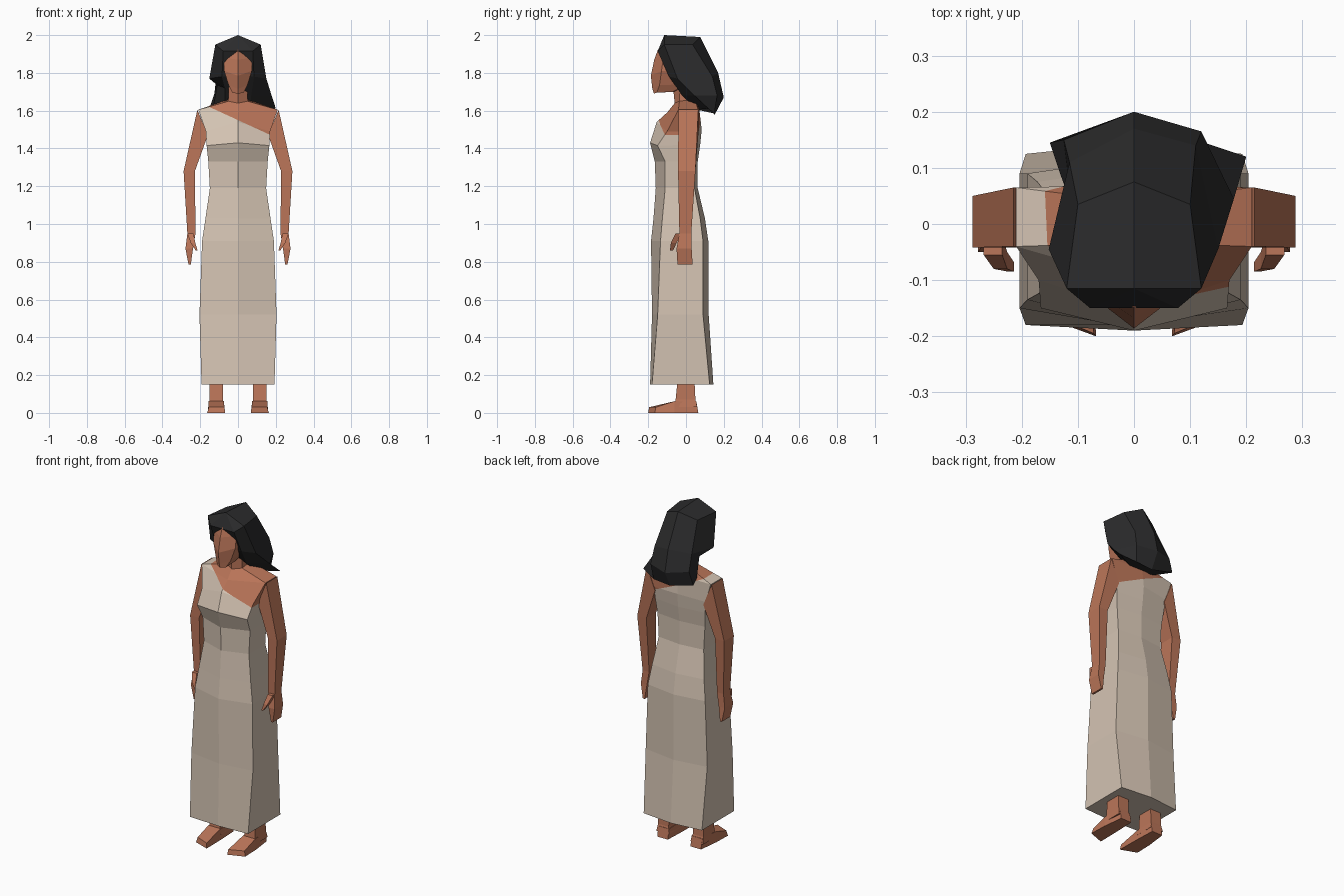
import bpy, bmesh
from mathutils import Vector


def material(name, rgb):
    m = bpy.data.materials.new(name)
    m.diffuse_color = (*rgb, 1)
    return m


SKIN = material("warm_skin", (0.50, 0.18, 0.10))
CLOTH = material("beige_cloth", (0.66, 0.55, 0.45))
HAIR = material("black_hair", (0.024, 0.024, 0.025))


def loft(bm, rings, top=True, bottom=True):
    """Join point rings into a flat-faced skin; returns the vertex rows."""
    rows = [[bm.verts.new(p) for p in r] for r in rings]
    n = len(rows[0])
    for a, b in zip(rows, rows[1:]):
        for i in range(n):
            j = (i + 1) % n
            bm.faces.new((a[i], a[j], b[j], b[i]))
    if bottom:
        bm.faces.new(rows[0])
    if top:
        bm.faces.new(rows[-1])
    return rows


def finish(name, bm, *mats):
    bmesh.ops.recalc_face_normals(bm, faces=bm.faces[:])
    me = bpy.data.meshes.new(name)
    bm.to_mesh(me)
    bm.free()
    for m in mats:
        me.materials.append(m)
    ob = bpy.data.objects.new(name, me)
    bpy.context.collection.objects.link(ob)
    return ob


def hexring(hw, front, fcorner, bcorner, back):
    """Symmetric six-point body ring from (y, z) pairs."""
    return [(0, *front), (hw, *fcorner), (hw, *bcorner),
            (0, *back), (-hw, *bcorner), (-hw, *fcorner)]


def quad(x0, x1, y0, y1, z0, z1=None):
    """Four-point limb ring; z0 on the inner side, z1 on the outer side."""
    z1 = z0 if z1 is None else z1
    return [(x0, y0, z0), (x1, y0, z1), (x1, y1, z1), (x0, y1, z0)]


def mirrored(rings, s):
    return [[(s * x, y, z) for x, y, z in r] for r in rings]


# Dress and upper body: half width, then y of front, front corner, back corner, back
body = []
for z, hw, f, fc, bc, b in [
        (0.15, 0.193, -0.19, -0.18, 0.125, 0.145),
        (0.52, 0.204, -0.18, -0.15, 0.09, 0.12),
        (0.91, 0.19, -0.185, -0.135, 0.09, 0.118),
        (1.03, 0.172, -0.172, -0.125, 0.075, 0.10),
        (1.19, 0.149, -0.16, -0.11, 0.045, 0.062),
        (1.33, 0.157, -0.165, -0.11, 0.045, 0.062)]:
    body.append(hexring(hw, (f, z), (fc, z), (bc, z), (b, z)))
body += [
    hexring(0.166, (-0.19, 1.43), (-0.15, 1.415), (0.055, 1.42), (0.075, 1.42)),
    hexring(0.17, (-0.155, 1.54), (-0.10, 1.49), (0.062, 1.49), (0.083, 1.50)),
    hexring(0.21, (-0.10, 1.59), (-0.04, 1.605), (0.065, 1.605), (0.07, 1.61)),
    hexring(0.052, (-0.06, 1.64), (-0.035, 1.65), (0.045, 1.66), (0.06, 1.66)),
    hexring(0.048, (-0.07, 1.74), (-0.03, 1.75), (0.04, 1.76), (0.05, 1.76))]
bm = bmesh.new()
loft(bm, body)
# Slanted one-shoulder neckline: skin above the plane, cloth below
point, normal = Vector((0, 0, 1.55)), Vector((0.14, 0, 0.305)).normalized()
bmesh.ops.bisect_plane(bm, geom=bm.verts[:] + bm.edges[:] + bm.faces[:],
                       plane_co=point, plane_no=normal)
for f in bm.faces:
    f.material_index = 1 if (f.calc_center_median() - point).dot(normal) > 0 else 0
finish("dress_and_shoulders", bm, CLOTH, SKIN)

# Head
bm = bmesh.new()
loft(bm, [
    hexring(0.03, (-0.17, 1.69), (-0.155, 1.695), (-0.07, 1.70), (-0.06, 1.70)),
    hexring(0.05, (-0.178, 1.715), (-0.14, 1.735), (0.0, 1.74), (0.03, 1.74)),
    hexring(0.073, (-0.186, 1.785), (-0.13, 1.81), (0.04, 1.80), (0.07, 1.80)),
    hexring(0.073, (-0.168, 1.87), (-0.12, 1.88), (0.03, 1.90), (0.06, 1.90)),
    hexring(0.055, (-0.148, 1.925), (-0.12, 1.925), (0.02, 1.94), (0.03, 1.94))])
finish("head", bm, SKIN)

# Hair: rings run from inner right edge round the back to inner left edge
bm = bmesh.new()
rows = loft(bm, [
    [(0.078, -0.15, 1.915), (0.12, -0.115, 1.95), (0.10, 0.035, 1.95), (0, 0.075, 1.99),
     (-0.10, 0.035, 1.95), (-0.12, -0.115, 1.95), (-0.078, -0.15, 1.915)],
    [(0.085, -0.09, 1.78), (0.15, -0.045, 1.77), (0.11, 0.14, 1.78), (0, 0.17, 1.80),
     (-0.115, 0.11, 1.78), (-0.152, -0.045, 1.77), (-0.085, -0.09, 1.78)],
    [(0.07, -0.02, 1.68), (0.178, 0.045, 1.68), (0.12, 0.165, 1.68), (0, 0.20, 1.67),
     (-0.125, 0.15, 1.69), (-0.11, 0.03, 1.735), (-0.07, -0.02, 1.72)],
    [(0.07, 0.06, 1.605), (0.20, 0.12, 1.612), (0.11, 0.15, 1.585), (0, 0.15, 1.575),
     (-0.15, 0.145, 1.615), (-0.13, 0.085, 1.625), (-0.07, 0.06, 1.605)]], top=True, bottom=False)
ir, orr, br, c, bl, ol, il = rows[0]
crown = bm.verts.new((0, -0.115, 2.0))
for f in [(il, ir, crown), (ir, orr, crown), (ol, il, crown),
          (orr, br, c, crown), (crown, c, bl, ol)]:
    bm.faces.new(f)
finish("hair", bm, HAIR)

# Limbs, built once and mirrored
arm = [quad(0.16, 0.215, -0.04, 0.065, 1.47, 1.605),
       quad(0.228, 0.288, -0.042, 0.05, 1.28),
       quad(0.225, 0.268, -0.035, 0.028, 0.95),
       quad(0.238, 0.278, -0.05, 0.03, 0.87),
       quad(0.25, 0.262, -0.045, 0.035, 0.785)]
thumb = [quad(0.235, 0.268, -0.055, -0.02, 0.95),
         quad(0.226, 0.25, -0.08, -0.05, 0.90),
         quad(0.214, 0.224, -0.085, -0.068, 0.86)]
leg = [quad(0.072, 0.155, -0.06, 0.06, 0.03),
       quad(0.08, 0.15, -0.055, 0.05, 0.07),
       quad(0.078, 0.15, -0.045, 0.045, 0.17)]
foot = [[(0.075, 0.065, 0), (0.145, 0.065, 0), (0.145, 0.055, 0.06), (0.075, 0.055, 0.06)],
        [(0.07, -0.06, 0), (0.16, -0.06, 0), (0.155, -0.06, 0.062), (0.075, -0.06, 0.062)],
        [(0.068, -0.20, 0), (0.163, -0.165, 0), (0.155, -0.16, 0.03), (0.072, -0.195, 0.03)]]
for side, s in (("right", 1), ("left", -1)):
    for part, pieces in (("arm", (arm, thumb)), ("leg", (leg, foot))):
        bm = bmesh.new()
        for rings in pieces:
            loft(bm, mirrored(rings, s))
        finish(f"{side}_{part}", bm, SKIN)
